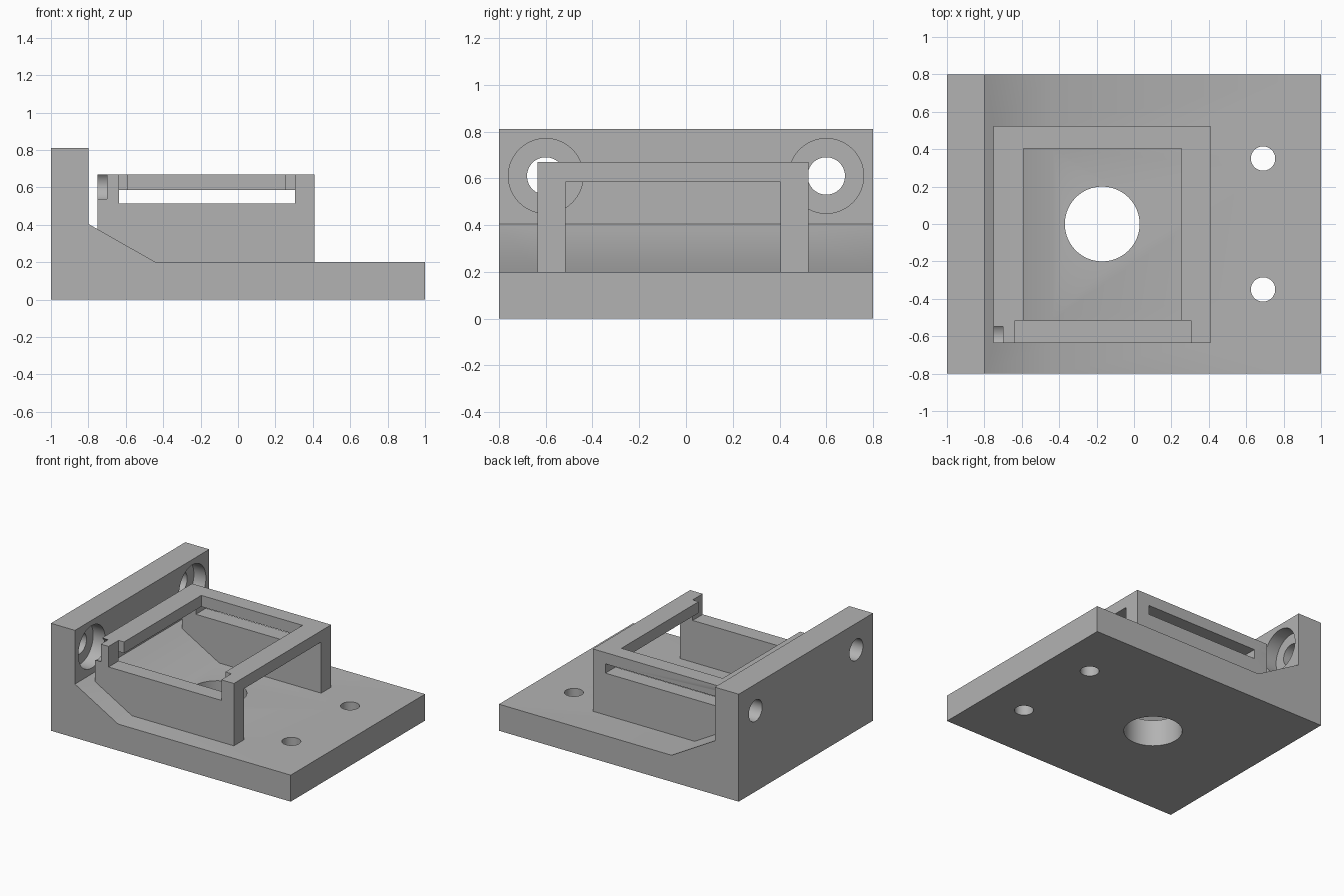
import bpy
import bmesh
from math import radians
from mathutils import Matrix, Vector

default = bpy.data.objects.get("Cube")
if default:
    bpy.data.objects.remove(default, do_unlink=True)

grey = bpy.data.materials.new("plain grey")
grey.use_nodes = True
grey.diffuse_color = (0.45, 0.45, 0.45, 1)
grey.node_tree.nodes["Principled BSDF"].inputs["Base Color"].default_value = (0.45, 0.45, 0.45, 1)


def make_object(name, bm):
    bmesh.ops.recalc_face_normals(bm, faces=bm.faces)
    mesh = bpy.data.meshes.new(name)
    bm.to_mesh(mesh)
    bm.free()
    mesh.materials.append(grey)
    obj = bpy.data.objects.new(name, mesh)
    bpy.context.collection.objects.link(obj)
    return obj


def box(name, low, high):
    low, high = Vector(low), Vector(high)
    bm = bmesh.new()
    matrix = Matrix.Translation((low + high) / 2) @ Matrix.Diagonal((*(high - low), 1))
    bmesh.ops.create_cube(bm, size=1, matrix=matrix)
    return make_object(name, bm)


def cylinder(name, centre, radius, depth, axis="Z"):
    bm = bmesh.new()
    turn = Matrix.Rotation(radians(90), 4, "Y") if axis == "X" else Matrix()
    bmesh.ops.create_cone(bm, cap_ends=True, segments=64, radius1=radius, radius2=radius,
                          depth=depth, matrix=Matrix.Translation(centre) @ turn)
    return make_object(name, bm)


def extrude_profile(name, points, half_width):
    bm = bmesh.new()
    face = bm.faces.new([bm.verts.new((x, -half_width, z)) for x, z in points])
    result = bmesh.ops.extrude_face_region(bm, geom=[face])
    moved = [v for v in result["geom"] if isinstance(v, bmesh.types.BMVert)]
    bmesh.ops.translate(bm, vec=(0, 2 * half_width, 0), verts=moved)
    return make_object(name, bm)


def combine(target, tool, operation="DIFFERENCE"):
    bpy.context.view_layer.objects.active = target
    mod = target.modifiers.new("boolean", "BOOLEAN")
    mod.operation, mod.solver, mod.object = operation, "EXACT", tool
    bpy.ops.object.modifier_apply(modifier=mod.name)
    bpy.data.objects.remove(tool, do_unlink=True)


# Base plate with ramp and upright mounting wall
bracket = extrude_profile("mounting_bracket", [
    (-1, 0), (1, 0), (1, 0.2), (-0.44, 0.2), (-0.8, 0.405), (-0.8, 0.81), (-1, 0.81)], 0.8)

# Holder frame: a block opened along x, with a top window, rear slot and front notch
holder = box("holder_frame", (-0.75, -0.635, 0.1), (0.41, 0.525, 0.67))
inner_front, inner_back = -0.515, 0.405
combine(holder, box("side_opening", (-0.9, inner_front, 0), (0.6, inner_back, 0.585)))
combine(holder, box("top_window", (-0.59, inner_front, 0.5), (0.255, inner_back, 0.8)))
combine(holder, box("rear_slot", (-0.635, 0.3, 0.515), (0.305, 0.6, 0.585)))
combine(holder, box("front_notch", (-0.635, -0.7, 0.515), (0.305, inner_front, 0.8)))
combine(bracket, holder, "UNION")

# Large floor hole
combine(bracket, cylinder("floor_hole", (-0.17, 0, 0.1), 0.2, 0.4))

# Paired floor screw holes and counterbored wall holes
for side in (-1, 1):
    combine(bracket, cylinder("screw_hole", (0.69, side * 0.35, 0.1), 0.065, 0.4))
    combine(bracket, cylinder("wall_hole", (-0.9, side * 0.6, 0.61), 0.08, 0.4, "X"))
    combine(bracket, cylinder("counterbore", (-0.84, side * 0.6, 0.61), 0.16, 0.12, "X"))

bpy.ops.object.select_all(action="DESELECT")
bracket.select_set(True)
bpy.context.view_layer.objects.active = bracket
bpy.ops.object.shade_smooth_by_angle(angle=radians(30))
